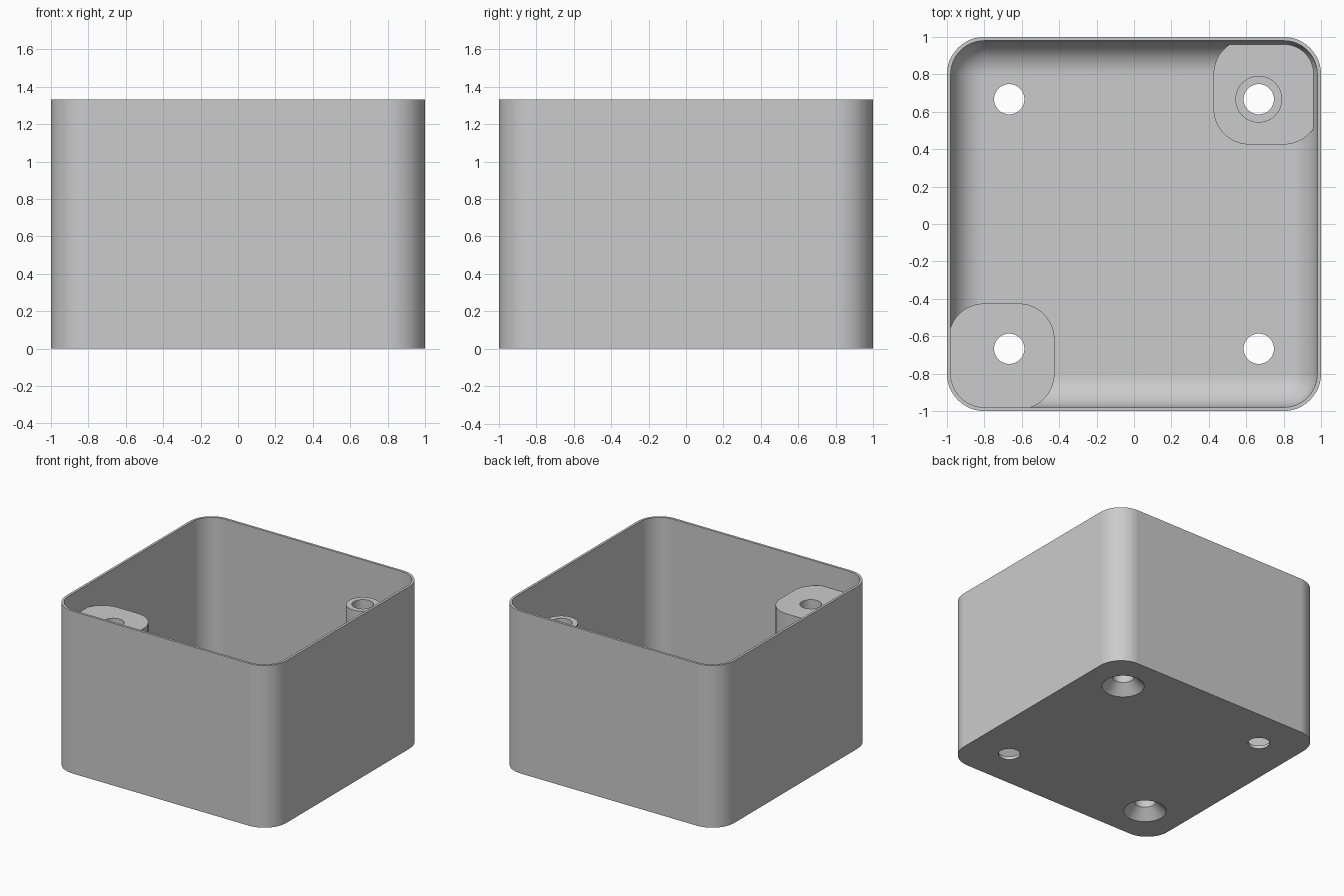
import bpy, bmesh, math

if "Cube" in bpy.data.objects:
    bpy.data.objects.remove(bpy.data.objects["Cube"], do_unlink=True)

HEIGHT = 1.333      # overall height
CORNER = 0.2        # outer corner radius
WALL = 0.02         # wall thickness
FLOOR = 0.025       # floor thickness
HOLE = 0.667        # hole offset from centre
SEG = 12            # segments per quarter turn

grey = bpy.data.materials.new("light_grey")
grey.use_nodes = True
grey.diffuse_color = (0.6, 0.6, 0.6, 1)
grey.node_tree.nodes["Principled BSDF"].inputs["Base Color"].default_value = (0.6, 0.6, 0.6, 1)


def ring(bm, cx, cy, half, radius, z):
    """Rounded square loop; a circle when half equals radius."""
    verts = []
    for q in range(4):
        mid = math.pi / 4 + q * math.pi / 2
        ox = math.copysign(half - radius, math.cos(mid))
        oy = math.copysign(half - radius, math.sin(mid))
        for i in range(SEG + 1):
            a = (q + i / SEG) * math.pi / 2
            verts.append(bm.verts.new((cx + ox + radius * math.cos(a),
                                       cy + oy + radius * math.sin(a), z)))
    return verts


def stack(bm, cx, cy, sections):
    """Capped solid through (half, radius, z) sections."""
    loops = [ring(bm, cx, cy, *s) for s in sections]
    for low, high in zip(loops, loops[1:]):
        n = len(low)
        for i in range(n):
            j = (i + 1) % n
            bm.faces.new((low[i], low[j], high[j], high[i]))
    bm.faces.new(loops[0][::-1])
    bm.faces.new(loops[-1])


def make(name, solids):
    bm = bmesh.new()
    for cx, cy, sections in solids:
        stack(bm, cx, cy, sections)
    bmesh.ops.remove_doubles(bm, verts=bm.verts, dist=1e-5)
    bmesh.ops.recalc_face_normals(bm, faces=bm.faces)
    mesh = bpy.data.meshes.new(name)
    bm.to_mesh(mesh)
    bm.free()
    mesh.materials.append(grey)
    obj = bpy.data.objects.new(name, mesh)
    bpy.context.collection.objects.link(obj)
    return obj


# Open box: outer wall up, over the rim, down the inside and round the floor fillet
inner = 1 - WALL
fillet = CORNER - WALL
shell = [(1, CORNER, 0), (1, CORNER, HEIGHT), (inner, fillet, HEIGHT)]
for i in range(SEG + 1):
    t = i / SEG * math.pi / 2
    inset = fillet * (1 - math.cos(t))
    shell.append((inner - inset, fillet - inset, FLOOR + fillet * (1 - math.sin(t))))
box = make("box_shell", [(0, 0, shell)])

# Corner bosses: a tall block, and a low pad carrying a slim post
BOSS_C, BOSS_H, BOSS_R = 0.7085, 0.2835, 0.192
BOSS_TOP, PAD_TOP, POST_R = 1.147, 0.125, 0.125


def boss(top):
    return [(BOSS_H, BOSS_R, FLOOR / 2), (BOSS_H, BOSS_R, top)]


block = make("corner_block", [(-BOSS_C, -BOSS_C, boss(BOSS_TOP))])
pad = make("corner_pad", [(BOSS_C, BOSS_C, boss(PAD_TOP))])
post = make("corner_post", [(HOLE, HOLE, [(POST_R, POST_R, PAD_TOP - 0.02),
                                          (POST_R, POST_R, BOSS_TOP)])])

# Hole cutters: two plain, two countersunk from below
bore = 0.081
plain = [(bore, bore, -0.1), (bore, bore, HEIGHT + 0.1)]
sunk = [(0.17, 0.17, -0.01), (bore, bore, 0.08), (bore, bore, HEIGHT + 0.1)]
cutter = make("hole_cutter", [(-HOLE, HOLE, plain), (HOLE, -HOLE, plain),
                              (HOLE, HOLE, sunk), (-HOLE, -HOLE, sunk)])
cutter.hide_render = True

# Cut the holes, then smooth the rounded faces while keeping edges sharp
for obj in (box, block, pad, post):
    bpy.ops.object.select_all(action="DESELECT")
    obj.select_set(True)
    bpy.context.view_layer.objects.active = obj
    cut = obj.modifiers.new("holes", "BOOLEAN")
    cut.operation = "DIFFERENCE"
    cut.solver = "EXACT"
    cut.object = cutter
    bpy.ops.object.modifier_apply(modifier=cut.name)
    bpy.ops.object.shade_smooth_by_angle(angle=math.radians(30))
    normals = obj.modifiers.new("flat_sides", "WEIGHTED_NORMAL")
    normals.keep_sharp = True

bpy.data.objects.remove(cutter, do_unlink=True)
